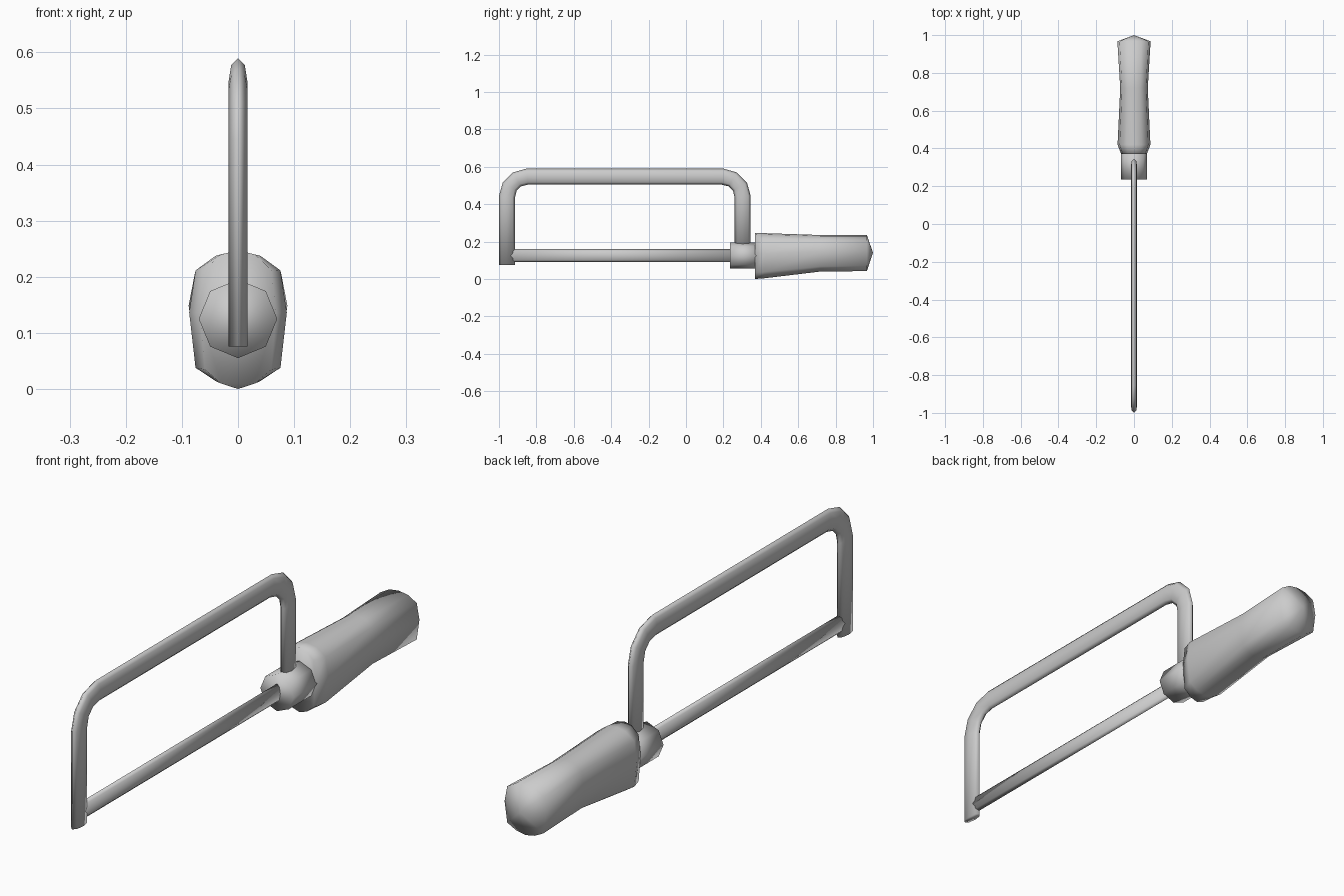
import bpy, bmesh, math
from mathutils import Vector

cube = bpy.data.objects.get("Cube")
if cube:
    bpy.data.objects.remove(cube)

grey = bpy.data.materials.new("plain grey")
grey.use_nodes = True
grey.diffuse_color = (0.6, 0.6, 0.6, 1)
bsdf = grey.node_tree.nodes["Principled BSDF"]
bsdf.inputs["Base Color"].default_value = (0.6, 0.6, 0.6, 1)
bsdf.inputs["Roughness"].default_value = 0.6


def loft(name, rings, tip=None):
    """Skin a list of vertex rings, capped flat or with a pointed tip at the end."""
    bm = bmesh.new()
    loops = [[bm.verts.new(p) for p in ring] for ring in rings]
    n = len(loops[0])
    for a, b in zip(loops, loops[1:]):
        for i in range(n):
            j = (i + 1) % n
            bm.faces.new((a[i], a[j], b[j], b[i]))
    bm.faces.new(loops[0])
    if tip:
        point = bm.verts.new(tip)
        for i in range(n):
            bm.faces.new((loops[-1][i], loops[-1][(i + 1) % n], point))
    else:
        bm.faces.new(loops[-1])
    bmesh.ops.recalc_face_normals(bm, faces=bm.faces)
    for face in bm.faces:
        face.smooth = True
    mesh = bpy.data.meshes.new(name)
    bm.to_mesh(mesh)
    bm.free()
    mesh.materials.append(grey)
    obj = bpy.data.objects.new(name, mesh)
    bpy.context.collection.objects.link(obj)
    return obj


def sweep(name, path, half_x, half_depth, sides=8):
    """Sweep an elliptical section along a path of (y, z) points."""
    points = [Vector((0, y, z)) for y, z in path]
    rings = []
    for i, p in enumerate(points):
        before = (p - points[i - 1]).normalized() if i else None
        after = (points[i + 1] - p).normalized() if i + 1 < len(points) else None
        tangent = ((before or after) + (after or before)).normalized()
        side = Vector((0, -tangent.z, tangent.y))
        rings.append([p + side * half_depth * math.cos(a) + Vector((half_x * math.sin(a), 0, 0))
                      for a in (math.tau * k / sides for k in range(sides))])
    return loft(name, rings)


# Bowed frame with rounded corners
radius = 0.107
path = [(-0.957, 0.076)]
for centre_y, start in ((-0.85, 180), (0.196, 90)):
    for k in range(4):
        a = math.radians(start - 30 * k)
        path.append((centre_y + radius * math.cos(a), 0.44 + radius * math.sin(a)))
path.append((0.303, 0.14))
sweep("frame", path, 0.017, 0.043)

# Blade and collar
sweep("blade", [(-0.94, 0.125), (0.26, 0.125)], 0.014, 0.035)
sweep("collar", [(0.235, 0.125), (0.39, 0.125)], 0.07, 0.07)

# Handle: half profile as (width share, height share), mirrored
half = [(0, 0), (0.45, 0.04), (0.87, 0.14), (1, 0.55), (0.87, 0.86), (0.45, 0.97), (0, 1)]
profile = half + [(-x, t) for x, t in half[-2:0:-1]]
# Stations along the handle: y, half width, bottom, top
stations = [(0.37, 0.068, 0.0, 0.247), (0.42, 0.087, 0.004, 0.245),
            (0.72, 0.073, 0.04, 0.235), (0.967, 0.088, 0.042, 0.235)]
rings = [[(x * w, y, low + t * (high - low)) for x, t in profile]
         for y, w, low, high in stations]
loft("handle", rings, tip=(0, 1.0, 0.14))
